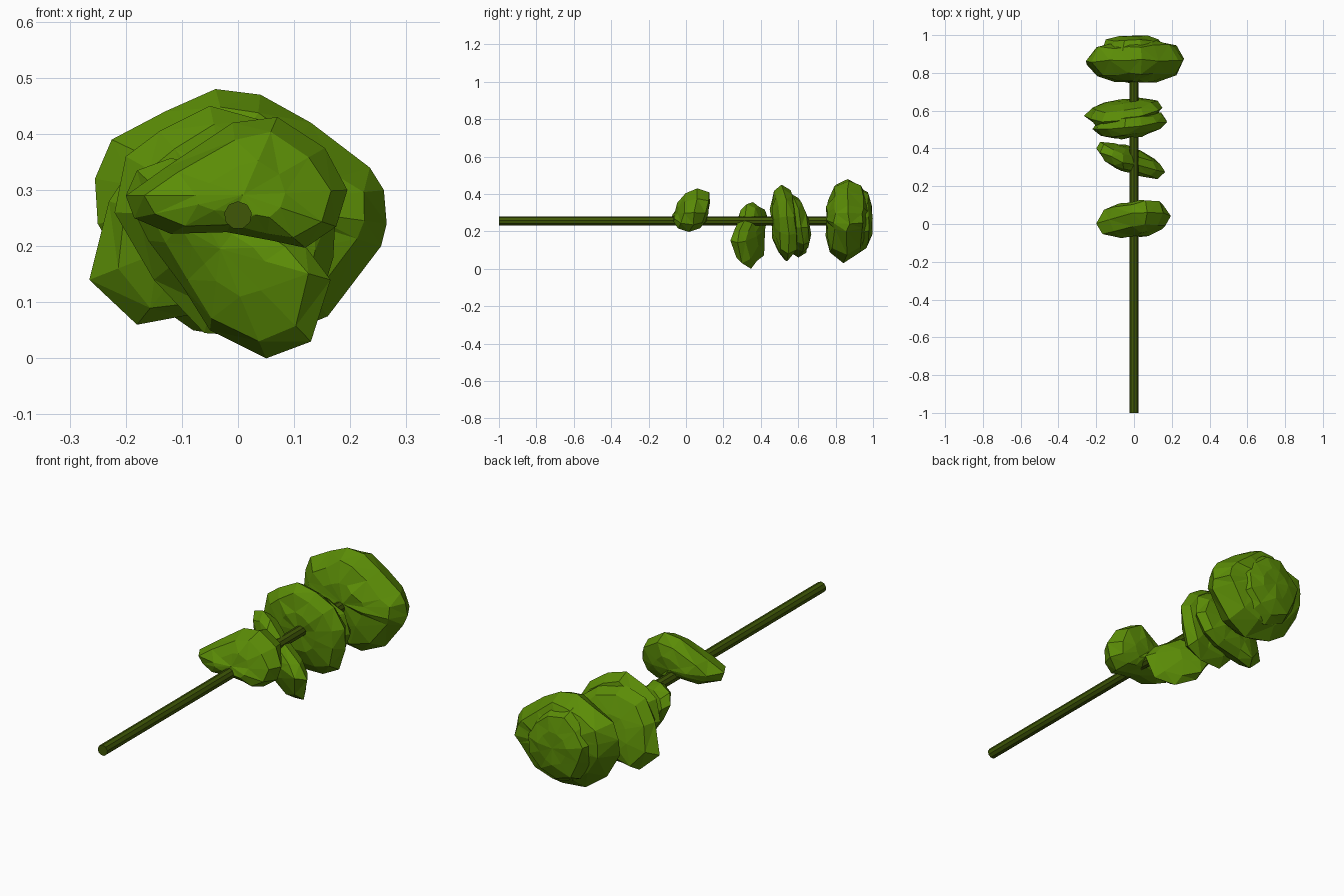
import bpy, bmesh, random
from math import pi
from mathutils import Vector

random.seed(4)


def material(name, color):
    m = bpy.data.materials.new(name)
    m.diffuse_color = color
    return m


leaf = material("leaf_green", (0.105, 0.265, 0.002, 1))
bark = material("stem_green", (0.05, 0.095, 0.002, 1))

# rings from front to back: outline scale, depth fraction
RINGS = [(0.42, -0.97), (0.8, -0.66), (1.0, 0.0), (0.82, 0.64), (0.42, 0.97)]


def clump(name, outline, y, half, tilt_x=0.0, tilt_z=0.0):
    """Faceted leaf clump: an x-z outline inflated along y and leaned."""
    n = len(outline)
    cx = sum(p[0] for p in outline) / n
    cz = sum(p[1] for p in outline) / n
    bm = bmesh.new()
    rings = []
    for s, d in RINGS:
        ring = []
        for px, pz in outline:
            k = s if s == 1 else s * random.uniform(0.93, 1.07)
            dx, dz = (px - cx) * k, (pz - cz) * k
            yy = y + half * (d + random.uniform(-0.08, 0.03 if d > 0.9 else 0.1))
            ring.append(bm.verts.new((cx + dx, yy + tilt_x * dx + tilt_z * dz, cz + dz)))
        rings.append(ring)
    for a, b in zip(rings, rings[1:]):
        for i in range(n):
            j = (i + 1) % n
            bm.faces.new((a[i], a[j], b[j], b[i]))
    # faceted front and back caps
    for ring, s in ((rings[0], -1), (rings[-1], 1)):
        mid = sum((v.co for v in ring), Vector()) / n
        tip = bm.verts.new(mid + Vector((0, s * half * 0.04, 0)))
        for i in range(n):
            bm.faces.new((ring[i], ring[(i + 1) % n], tip))
    bmesh.ops.triangulate(bm, faces=bm.faces[:])
    bmesh.ops.recalc_face_normals(bm, faces=bm.faces[:])
    me = bpy.data.meshes.new(name)
    bm.to_mesh(me)
    bm.free()
    me.materials.append(leaf)
    ob = bpy.data.objects.new(name, me)
    bpy.context.collection.objects.link(ob)


# stem
bpy.ops.mesh.primitive_cylinder_add(vertices=9, radius=0.025, depth=1.85,
                                    location=(0, -0.075, 0.255), rotation=(pi / 2, 0, 0))
stem = bpy.context.object
stem.name = "stem"
stem.data.materials.append(bark)

# clumps from the bare end to the tip
clump("clump_1", [(-0.2, 0.29), (-0.185, 0.25), (-0.12, 0.222), (-0.02, 0.225), (0.06, 0.21),
                  (0.12, 0.197), (0.175, 0.235), (0.195, 0.3), (0.155, 0.375), (0.07, 0.43),
                  (-0.01, 0.42), (-0.13, 0.34)], 0.028, 0.09, 0.09, 0.22)

clump("clump_2", [(-0.2, 0.29), (-0.16, 0.21), (-0.1, 0.13), (-0.05, 0.05), (0.05, 0.0),
                  (0.13, 0.03), (0.165, 0.14), (0.12, 0.2), (0.02, 0.26), (-0.06, 0.345),
                  (-0.12, 0.357), (-0.18, 0.335)], 0.343, 0.065, -0.42, -0.17)

clump("clump_3_front", [(-0.2, 0.36), (-0.22, 0.26), (-0.15, 0.14), (-0.06, 0.045), (0.06, 0.04),
                        (0.14, 0.08), (0.17, 0.18), (0.175, 0.28), (0.12, 0.37), (0.04, 0.425),
                        (-0.05, 0.45), (-0.14, 0.405)], 0.525, 0.065, 0.1, -0.06)

clump("clump_3_back", [(-0.265, 0.14), (-0.18, 0.06), (-0.1, 0.075), (0.03, 0.09), (0.11, 0.13),
                       (0.15, 0.22), (0.13, 0.32), (0.05, 0.38), (-0.06, 0.41),
                       (-0.17, 0.37), (-0.23, 0.28)], 0.588, 0.065, 0.15, -0.18)

clump("clump_4_front", [(-0.255, 0.32), (-0.225, 0.39), (-0.13, 0.44), (-0.04, 0.48), (0.04, 0.47),
                        (0.13, 0.42), (0.235, 0.34), (0.26, 0.3), (0.265, 0.24), (0.255, 0.2),
                        (0.16, 0.075), (0.05, 0.03), (-0.08, 0.05), (-0.18, 0.12),
                        (-0.25, 0.24)], 0.86, 0.112, 0.03, 0.05)

clump("clump_4_back", [(-0.17, 0.3), (-0.13, 0.38), (-0.06, 0.44), (0.04, 0.43), (0.12, 0.37),
                       (0.17, 0.28), (0.15, 0.19), (0.09, 0.11), (0.0, 0.08), (-0.1, 0.12),
                       (-0.16, 0.21)], 0.92, 0.079)
